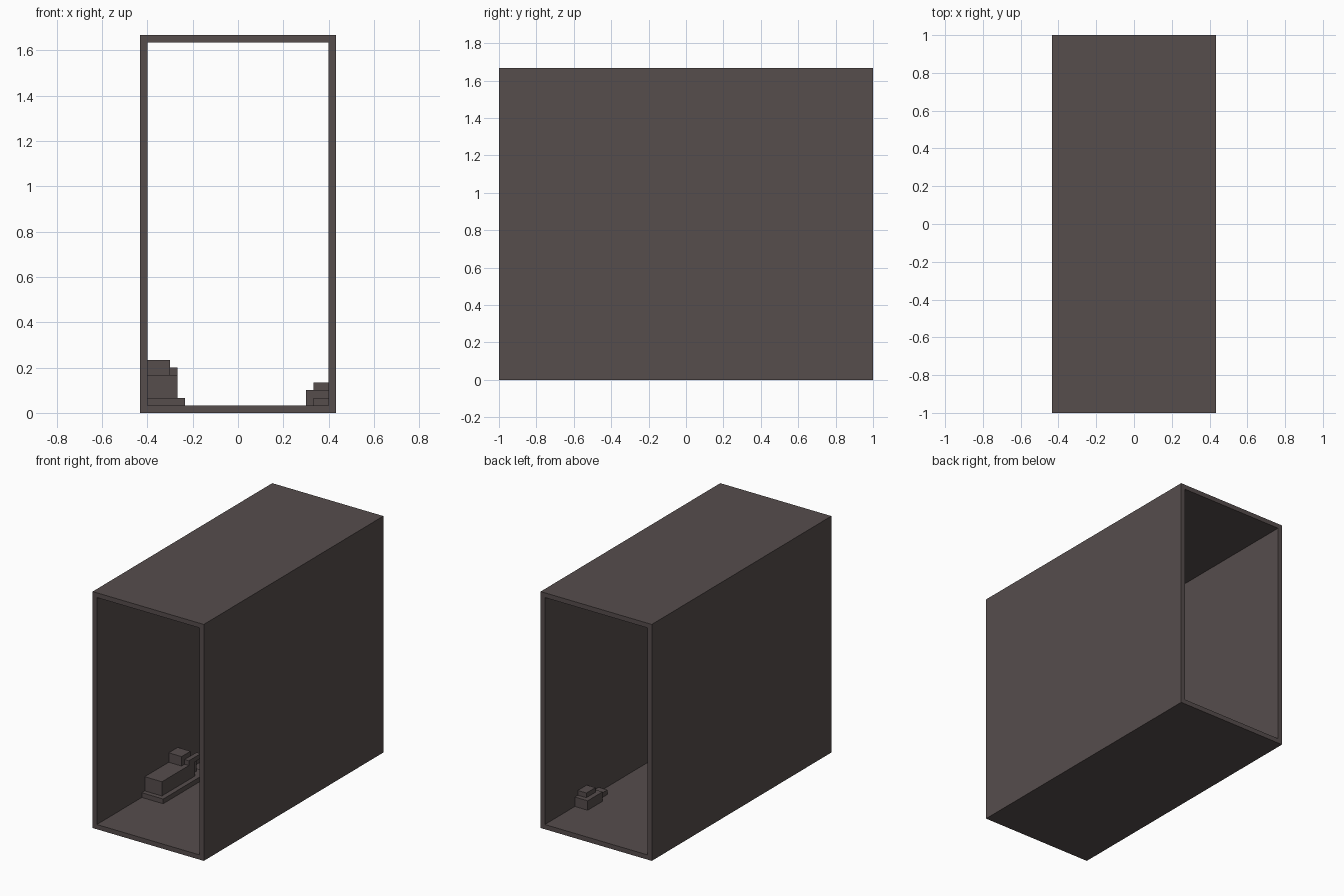
import bpy
import bmesh

cube = bpy.data.objects.get("Cube")
if cube:
    bpy.data.objects.remove(cube, do_unlink=True)

U = 1 / 30  # grid unit of the blocky design

mat = bpy.data.materials.new("dark_taupe")
mat.use_nodes = True
COLOR = (0.093, 0.074, 0.073, 1)
mat.diffuse_color = COLOR
bsdf = mat.node_tree.nodes["Principled BSDF"]
bsdf.inputs["Base Color"].default_value = COLOR
bsdf.inputs["Roughness"].default_value = 0.9


def finish(name, bm):
    bmesh.ops.recalc_face_normals(bm, faces=bm.faces)
    mesh = bpy.data.meshes.new(name)
    bm.to_mesh(mesh)
    bm.free()
    mesh.materials.append(mat)
    obj = bpy.data.objects.new(name, mesh)
    bpy.context.collection.objects.link(obj)
    return obj


def block(name, x, y, z):
    """Box given by its min and max on each axis, in grid units."""
    bm = bmesh.new()
    bmesh.ops.create_cube(bm, size=1)
    for v in bm.verts:
        v.co = [U * (r[1] if c > 0 else r[0]) for c, r in zip(v.co, (x, y, z))]
    return finish(name, bm)


# Open-ended rectangular shell: a frame profile swept along y
def ring(bm, x, z0, z1, y):
    return [bm.verts.new((px * U, y * U, pz * U))
            for px, pz in ((-x, z0), (x, z0), (x, z1), (-x, z1))]


bm = bmesh.new()
loops = [ring(bm, 13, 0, 50, -30), ring(bm, 13, 0, 50, 30),
         ring(bm, 12, 1, 49, 30), ring(bm, 12, 1, 49, -30)]
for a, b in zip(loops, loops[1:] + loops[:1]):
    for i in range(4):
        j = (i + 1) % 4
        bm.faces.new((a[i], a[j], b[j], b[i]))
finish("tunnel_shell", bm)

# Large stepped pile against the -x wall
block("pile_base_slab", (-12, -7), (-15, 0), (1, 2))
block("pile_body", (-12, -8), (-14, -4), (2, 5))
block("pile_top_block", (-12, -9), (-6, -3), (5, 7))
block("pile_post", (-9, -8), (-4, -3), (2, 6))
block("pile_rail", (-9, -8), (-5, -1), (5, 6))
block("pile_rear_block", (-12, -9), (-4, -1), (2, 5))

# Small stepped pile against the +x wall
block("small_pile_body", (9, 12), (15, 20), (1, 3))
block("small_pile_top", (10, 12), (16, 19), (3, 4))
block("small_pile_step", (10, 12), (12, 15), (1, 2))
